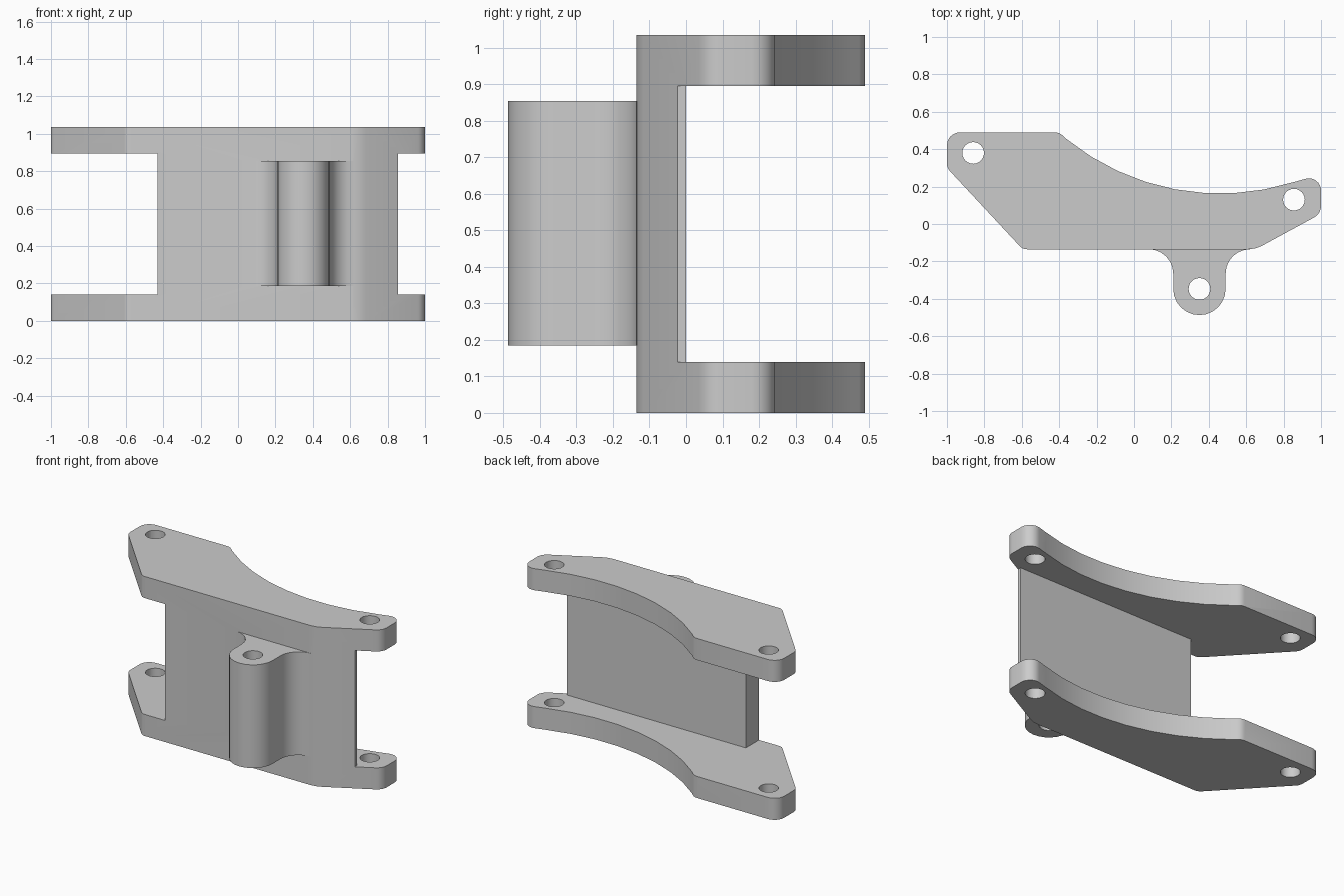
import bpy, bmesh
from math import sin, cos, pi, radians, tan, ceil
from mathutils import Vector

default = bpy.data.objects.get("Cube")
if default:
    bpy.data.objects.remove(default, do_unlink=True)

grey = bpy.data.materials.new("plain grey")
grey.use_nodes = True
colour = (0.6, 0.6, 0.6, 1)
grey.diffuse_color = colour
grey.node_tree.nodes["Principled BSDF"].inputs["Base Color"].default_value = colour


def arc(cx, cy, r, start, end, steps):
    """Points on an arc, angles in degrees."""
    angles = [radians(start + (end - start) * i / steps) for i in range(steps + 1)]
    return [(cx + r * cos(a), cy + r * sin(a)) for a in angles]


def rounded(before, corner, after, r):
    """Replace a corner by a tangent arc."""
    p = Vector(corner)
    u = (Vector(before) - p).normalized()
    v = (Vector(after) - p).normalized()
    half = u.angle(v) / 2
    centre = p + (u + v).normalized() * r / sin(half)
    a = (p + u * r / tan(half) - centre).normalized()
    b = (p + v * r / tan(half) - centre).normalized()
    steps = max(2, ceil((pi - 2 * half) / radians(15)))
    return [tuple(centre + a.slerp(b, i / steps) * r) for i in range(steps + 1)]


def prism(name, outline, z0, z1):
    bm = bmesh.new()
    face = bm.faces.new([bm.verts.new((x, y, z0)) for x, y in outline])
    top = bmesh.ops.extrude_face_region(bm, geom=[face])["geom"]
    bmesh.ops.translate(bm, vec=(0, 0, z1 - z0),
                        verts=[g for g in top if isinstance(g, bmesh.types.BMVert)])
    bmesh.ops.recalc_face_normals(bm, faces=bm.faces)
    mesh = bpy.data.meshes.new(name)
    bm.to_mesh(mesh)
    bm.free()
    mesh.materials.append(grey)
    obj = bpy.data.objects.new(name, mesh)
    bpy.context.collection.objects.link(obj)
    return obj


def combine(target, tool, operation):
    mod = target.modifiers.new("combine", 'BOOLEAN')
    mod.operation, mod.solver, mod.object = operation, 'EXACT', tool
    bpy.context.view_layer.objects.active = target
    bpy.ops.object.modifier_apply(modifier=mod.name)
    bpy.data.objects.remove(tool, do_unlink=True)


def cut_box(target, x0, x1, y0, y1, z0, z1):
    box = prism("window_cutter", [(x0, y0), (x1, y0), (x1, y1), (x0, y1)], z0, z1)
    combine(target, box, 'DIFFERENCE')


HEIGHT, PLATE = 1.035, 0.14
FRONT = -0.135

# Bracket outline: concave back edge and rounded corners
sweep = arc(0.46, 1.465, 1.302, 287.5, 231, 8)
right_top, right_low = (1, 0.265), (1, 0.055)
front_right, front_left = (0.65, FRONT), (-0.595, FRONT)
left_low, left_top, back_mid = (-1, 0.30), (-1, 0.49), (-0.4, 0.49)
corners = [
    (right_low, 0.07), (right_top, 0.065), None,
    (back_mid, 0.06), (left_top, 0.07), (left_low, 0.06),
    (front_left, 0.05), (front_right, 0.15),
]
outline = []
for i, item in enumerate(corners):
    if item is None:
        outline += sweep
        continue
    prev, nxt = corners[i - 1], corners[(i + 1) % len(corners)]
    before = prev[0] if prev else sweep[-1]
    after = nxt[0] if nxt else sweep[0]
    outline += rounded(before, item[0], after, item[1])
body = prism("bracket_body", outline, 0, HEIGHT)

# Open the space between the plates, leaving the front web
low, high = PLATE, HEIGHT - PLATE
cut_box(body, -2, -0.43, -1, 1, low, high)
cut_box(body, 0.855, 2, -1, 1, low, high)
cut_box(body, -1.5, 1.5, 0, 1, low, high)

# Pivot lug with filleted root on the front
LX, LY, LR, FILLET = 0.35, -0.347, 0.14, 0.13
lug_outline = (
    arc(LX - LR - FILLET, FRONT - FILLET, FILLET, 90, 0, 6)
    + arc(LX, LY, LR, 180, 360, 12)
    + arc(LX + LR + FILLET, FRONT - FILLET, FILLET, 180, 90, 6)
    + [(LX + 0.2, -0.08), (LX - 0.2, -0.08)]
)
combine(body, prism("pivot_lug", lug_outline, 0.185, 0.855), 'UNION')

# Bolt holes through both plates and the lug
for x, y in [(-0.86, 0.38), (0.855, 0.13), (LX, LY)]:
    hole = prism("hole_cutter", arc(x, y, 0.058, 0, 345, 23), -0.1, HEIGHT + 0.1)
    combine(body, hole, 'DIFFERENCE')

bpy.ops.object.select_all(action='DESELECT')
body.select_set(True)
bpy.context.view_layer.objects.active = body
bpy.ops.object.shade_smooth_by_angle(angle=radians(30))
